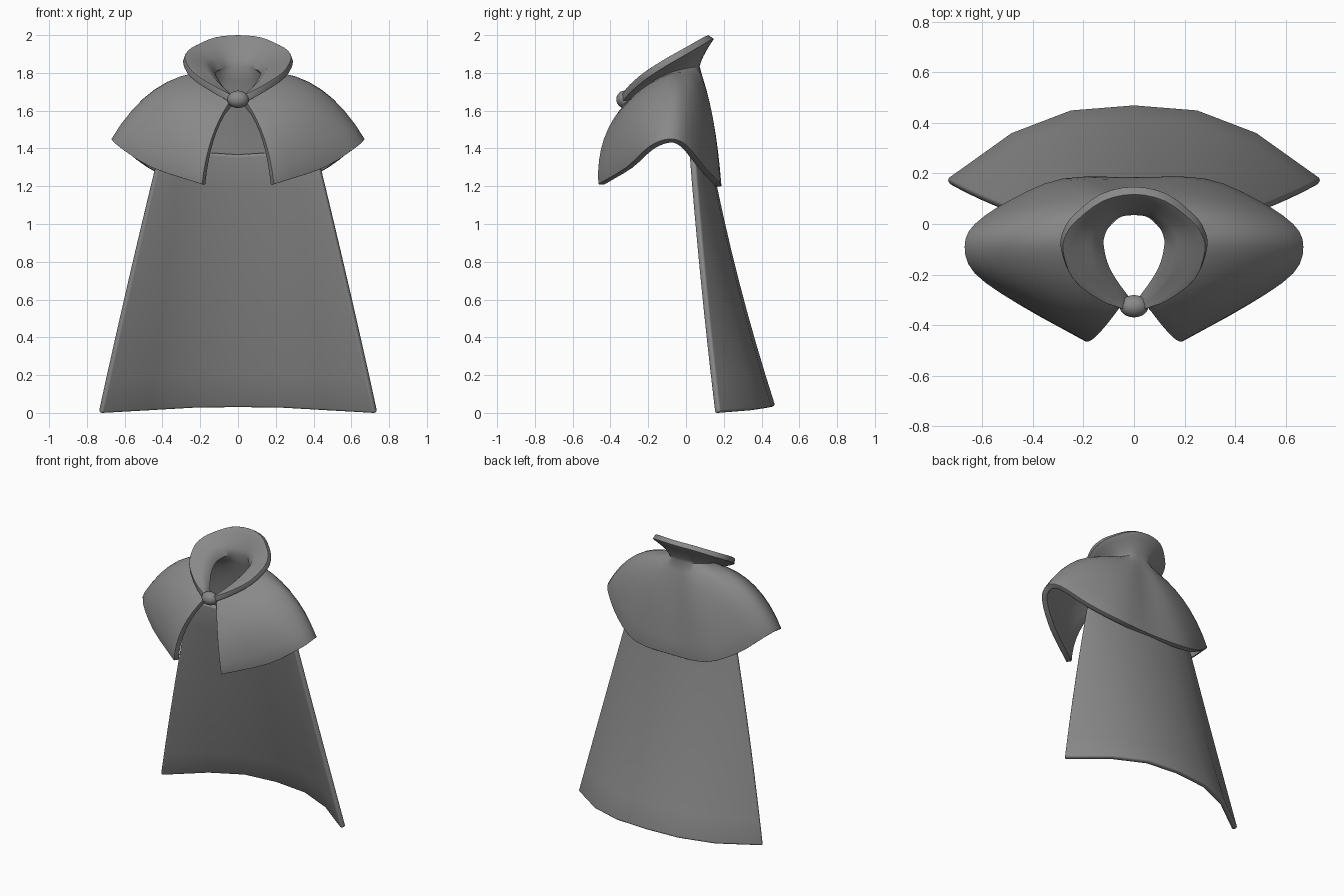
import bpy
import bmesh
from mathutils import Vector

cube = bpy.data.objects.get("Cube")
if cube:
    bpy.data.objects.remove(cube, do_unlink=True)

# Single cloth colour
cloth = bpy.data.materials.new("grey_cloth")
cloth.use_nodes = True
grey = (0.25, 0.25, 0.25, 1)
cloth.diffuse_color = grey
cloth.node_tree.nodes["Principled BSDF"].inputs["Base Color"].default_value = grey


def vectors(points):
    return [Vector(p) for p in points]


def full_width(half):
    """Mirror a half outline, running from the left end over the back to the right end."""
    mirrored = [Vector((-p.x, p.y, p.z)) for p in half[1:]]
    return half[::-1] + mirrored


def smooth_path(points, steps):
    """Catmull-Rom path through the points."""
    first = points[0] * 2 - points[1]
    last = points[-1] * 2 - points[-2]
    padded = [first] + points + [last]
    path = []
    for a, b, c, d in zip(padded, padded[1:], padded[2:], padded[3:]):
        for step in range(steps):
            t = step / steps
            path.append(b + (c - a) * t / 2
                        + (a * 2 - b * 5 + c * 4 - d) * t * t / 2
                        + (b * 3 - a - c * 3 + d) * t ** 3 / 2)
    return path + [points[-1]]


def blend(top, middle, bottom, t):
    """Quadratic curve that passes through all three points."""
    return (top * (1 - t) * (1 - 2 * t)
            + middle * 4 * t * (1 - t)
            + bottom * t * (2 * t - 1))


def loft(top, middle, bottom, rows, steps):
    """Columns of points running down through three outlines."""
    paths = [smooth_path(full_width(o), steps) for o in (top, middle, bottom)]
    return [[blend(a, b, c, row / rows) for row in range(rows + 1)]
            for a, b, c in zip(*paths)]


def cloth_sheet(name, columns, thickness):
    """Skin the columns, thicken the sheet inward and round its rim."""
    bm = bmesh.new()
    grid = [[bm.verts.new(p) for p in column] for column in columns]
    for left, right in zip(grid, grid[1:]):
        for row in range(len(left) - 1):
            bm.faces.new((left[row], left[row + 1], right[row + 1], right[row]))
    mesh = bpy.data.meshes.new(name)
    bm.to_mesh(mesh)
    bm.free()
    mesh.materials.append(cloth)
    mesh.shade_smooth()
    sheet = bpy.data.objects.new(name, mesh)
    bpy.context.collection.objects.link(sheet)
    solid = sheet.modifiers.new("thickness", "SOLIDIFY")
    solid.thickness = thickness
    solid.offset = -1
    bevel = sheet.modifiers.new("rounded_rim", "BEVEL")
    bevel.width = thickness * .35
    bevel.segments = 3
    bevel.limit_method = "ANGLE"
    bevel.angle_limit = 1.1


# Outlines run from the centre of the back round to the front opening
rim = vectors([(0, .148, 1.98), (.13, .12, 1.967), (.235, .04, 1.92), (.278, -.02, 1.885),
               (.29, -.09, 1.845), (.25, -.2, 1.775), (.15, -.285, 1.705), (.05, -.335, 1.65)])
neck = vectors([(0, .072, 1.835), (.07, .06, 1.833), (.125, .01, 1.825), (.148, -.035, 1.815),
                (.155, -.085, 1.8), (.14, -.16, 1.765), (.105, -.23, 1.715), (.045, -.315, 1.645)])
shoulder = vectors([(0, .135, 1.55), (.17, .138, 1.58), (.33, .075, 1.66), (.42, 0, 1.7),
                    (.44, -.09, 1.71), (.4, -.22, 1.65), (.29, -.34, 1.56), (.14, -.435, 1.45)])
hem = vectors([(0, .185, 1.2), (.28, .18, 1.215), (.48, .1, 1.3), (.63, 0, 1.42),
               (.67, -.09, 1.45), (.63, -.195, 1.41), (.46, -.315, 1.3), (.19, -.465, 1.21)])

# Collar flaring out of the neck, with the shoulder capelet below it in one piece of cloth
fold = [Vector((n.x + (r.x - n.x) * .35, n.y + (r.y - n.y) * .35, n.z + (r.z - n.z) * .45))
        for n, r in zip(neck, rim)]
collar = loft(rim, fold, neck, 5, 3)
capelet = loft(neck, shoulder, hem, 8, 3)
cloth_sheet("collar_and_capelet", [c[:-1] + d for c, d in zip(collar, capelet)], .037)

# Long back cape
cape_top = vectors([(0, .13, 1.37), (.16, .12, 1.38), (.31, .085, 1.395), (.415, .045, 1.41)])
cape_middle = vectors([(0, .28, .7), (.2, .267, .7), (.39, .21, .7), (.585, .105, .7)])
cape_hem = vectors([(0, .472, .038), (.25, .452, .034), (.485, .362, .02), (.742, .178, .005)])
cloth_sheet("back_cape", loft(cape_top, cape_middle, cape_hem, 8, 1), .035)

# Round clasp at the throat
bpy.ops.mesh.primitive_uv_sphere_add(segments=24, ring_count=14, radius=1,
                                     location=(0, -.325, 1.66))
clasp = bpy.context.object
clasp.name = "clasp"
clasp.scale = (.057, .044, .046)
clasp.data.materials.append(cloth)
clasp.data.shade_smooth()
